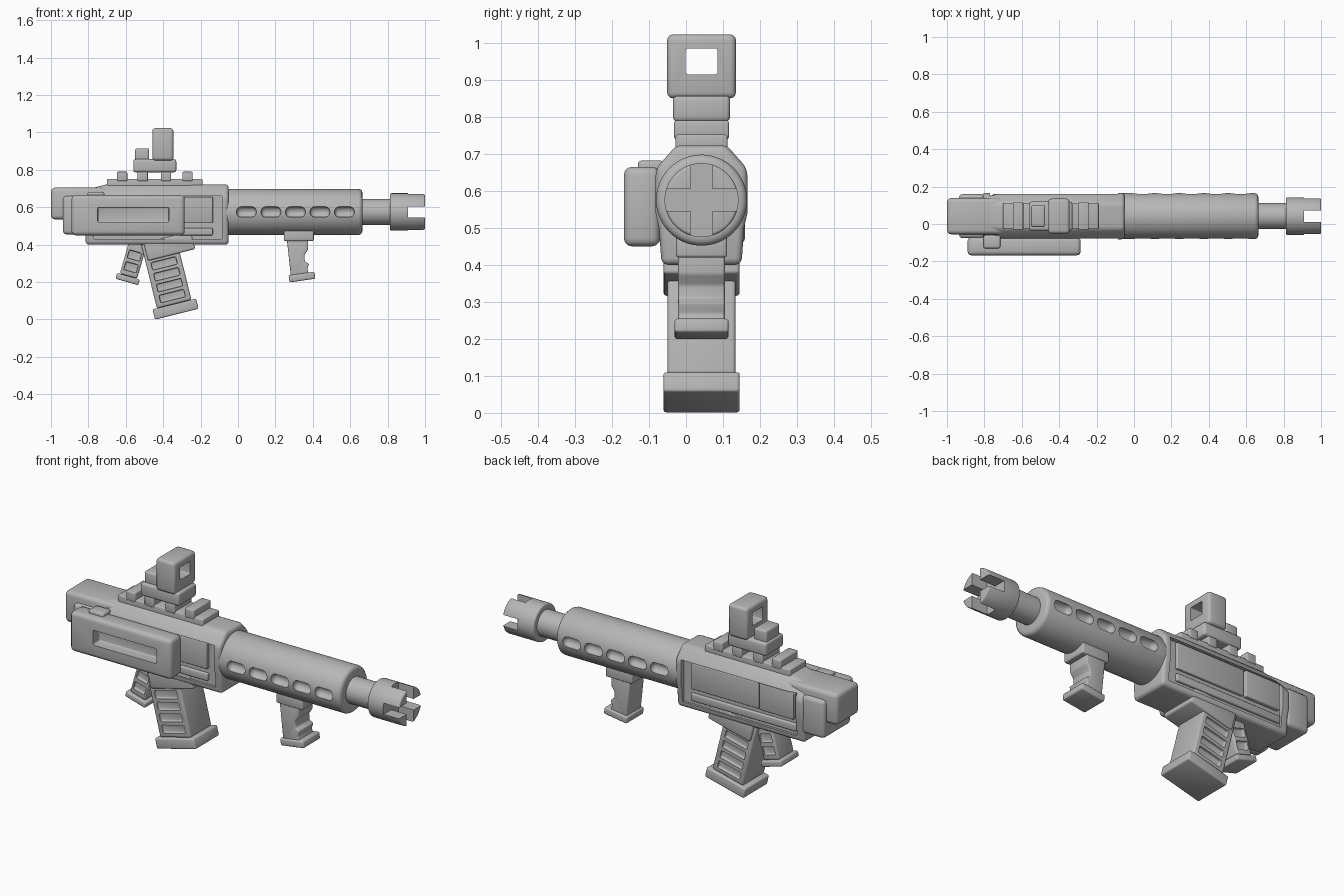
import bpy, bmesh, math
from mathutils import Matrix, Vector

if "Cube" in bpy.data.objects:
    bpy.data.objects.remove(bpy.data.objects["Cube"])

MID = 0.042     # y of the centre plane
AXIS = 0.575    # z of the barrel axis

grey = bpy.data.materials.new("plain grey")
grey.use_nodes = True
grey.diffuse_color = (0.47, 0.47, 0.47, 1)
grey.node_tree.nodes["Principled BSDF"].inputs["Base Color"].default_value = grey.diffuse_color


def finish(name, bm, bevel, segments=3):
    """Round the sharp edges and make a smooth shaded object."""
    bmesh.ops.recalc_face_normals(bm, faces=bm.faces)
    if bevel:
        sharp = [e for e in bm.edges if e.calc_face_angle(0) > 0.5]
        bmesh.ops.bevel(bm, geom=sharp, offset=bevel, segments=segments,
                        profile=0.5, affect='EDGES', clamp_overlap=True)
    mesh = bpy.data.meshes.new(name)
    bm.to_mesh(mesh)
    bm.free()
    mesh.materials.append(grey)
    obj = bpy.data.objects.new(name, mesh)
    bpy.context.collection.objects.link(obj)
    smooth(obj)
    return obj


def smooth(obj):
    bpy.ops.object.select_all(action='DESELECT')
    obj.select_set(True)
    bpy.context.view_layer.objects.active = obj
    bpy.ops.object.shade_smooth_by_angle(angle=math.radians(35))


def box(name, x, y, z, bevel=0.01, frame=None):
    """Rounded box from three (low, high) ranges, optionally in a tilted frame."""
    bm = bmesh.new()
    size = [r[1] - r[0] for r in (x, y, z)]
    centre = [(r[0] + r[1]) / 2 for r in (x, y, z)]
    bmesh.ops.create_cube(bm, size=1, matrix=Matrix.Translation(centre) @ Matrix.Diagonal((*size, 1)))
    obj = finish(name, bm, bevel)
    if frame:
        obj.data.transform(frame)
    return obj


def loft(name, rings, bevel=0.0):
    """Skin a list of equal rings and cap both ends."""
    bm = bmesh.new()
    loops = [[bm.verts.new(p) for p in ring] for ring in rings]
    n = len(loops[0])
    for a, b in zip(loops, loops[1:]):
        for i in range(n):
            bm.faces.new((a[i], a[(i + 1) % n], b[(i + 1) % n], b[i]))
    bm.faces.new(loops[0])
    bm.faces.new(loops[-1])
    return finish(name, bm, bevel)


def lathe(name, profile, bevel, n=64):
    turns = [math.tau * i / n for i in range(n)]
    return loft(name, [[(x, MID + r * math.cos(t), AXIS + r * math.sin(t)) for t in turns]
                       for x, r in profile], bevel)


def cut(obj, cutters):
    """Subtract the cutters, then delete them."""
    for c in cutters:
        mod = obj.modifiers.new("cut", 'BOOLEAN')
        mod.operation, mod.solver, mod.object = 'DIFFERENCE', 'EXACT', c
    graph = bpy.context.evaluated_depsgraph_get()
    obj.data = bpy.data.meshes.new_from_object(obj.evaluated_get(graph))
    obj.modifiers.clear()
    for c in cutters:
        bpy.data.objects.remove(c)
    smooth(obj)


def wide(half):
    return (MID - half, MID + half)


def side(s, near, far):
    return tuple(sorted((MID + s * near, MID + s * far)))


def tilt(x, z, degrees):
    return Matrix.Translation((x, MID, z)) @ Matrix.Rotation(math.radians(degrees), 4, 'Y')


# Receiver: chamfered section, a little lower at the rear
section = [(0.108, 0.40), (0.115, 0.50), (0.124, 0.54), (0.124, 0.66), (0.068, 0.723)]


def receiver_ring(x, drop):
    half = [(w, z - (drop if z > 0.6 else 0)) for w, z in section]
    return [(x, MID + w, z) for w, z in half] + [(x, MID - w, z) for w, z in reversed(half)]


receiver = loft("receiver", [receiver_ring(-0.815, 0.03), receiver_ring(-0.70, 0),
                             receiver_ring(-0.05, 0)], 0.018)
cut(receiver, [box("cutter", (-0.77, -0.085), side(s, 0.098, 0.2), (0.43, 0.66), 0) for s in (-1, 1)])

# Panels and lower rails inside the side recesses
for s, label in ((1, "back"), (-1, "front")):
    box(label + "_main_panel", (-0.54, -0.135), side(s, 0.08, 0.113), (0.515, 0.655), 0.004)
    box(label + "_rear_panel", (-0.755, -0.55), side(s, 0.08, 0.119), (0.515, 0.655), 0.004)
    box(label + "_lower_rail", (-0.765, -0.135), side(s, 0.08, 0.112), (0.45, 0.49), 0.006)

# Rear stock
box("stock", (-1.0, -0.69), wide(0.097), (0.535, 0.705), 0.022)
box("stock_clamp", (-0.936, -0.80), wide(0.118), (0.455, 0.66), 0.02)

# Side box with a long slot
side_box = box("side_box", (-0.89, -0.285), (-0.168, -0.07), (0.45, 0.665), 0.022)
cut(side_box, [box("cutter", (-0.75, -0.37), (-0.25, -0.11), (0.52, 0.60), 0.008)])
box("side_box_latch", (-0.805, -0.715), (-0.13, -0.06), (0.60, 0.682), 0.01)

# Top rail with teeth
box("top_rail", (-0.70, -0.19), wide(0.07), (0.70, 0.752), 0.006)
for i, x in enumerate((-0.62, -0.51, -0.385, -0.27)):
    box(f"rail_tooth_{i + 1}", (x - 0.028, x + 0.028), wide(0.074), (0.74, 0.79), 0.006)

# Sight
box("sight_base", (-0.56, -0.33), wide(0.077), (0.787, 0.857), 0.012)
box("sight_rear_block", (-0.55, -0.475), wide(0.058), (0.84, 0.915), 0.01)
sight = box("sight_window", (-0.458, -0.345), wide(0.093), (0.85, 1.023), 0.016)
cut(sight, [box("cutter", (-0.6, -0.2), wide(0.043), (0.915, 0.985), 0.006)])

# Barrel shroud with a row of slots on each side
shroud = lathe("barrel_shroud", [(-0.08, 0.123), (0.665, 0.123)], 0.02)
cut(shroud, [box("cutter", (x - 0.053, x + 0.053), side(s, 0.09, 0.2), (AXIS - 0.028, AXIS + 0.028), 0.025)
             for s in (-1, 1) for x in [0.045 + 0.131 * i for i in range(5)]])

# Inner barrel and slotted muzzle
lathe("inner_barrel", [(0.6, 0.07), (0.84, 0.07)], 0)
muzzle = lathe("muzzle", [(0.812, 0.1), (1.0, 0.1), (1.0, 0.037), (0.91, 0.037)], 0.008)
cut(muzzle, [box("cutter", (0.908, 1.1), wide(0.2), (AXIS - 0.03, AXIS + 0.03), 0),
             box("cutter", (0.908, 1.1), wide(0.03), (AXIS - 0.2, AXIS + 0.2), 0)])


def ribbed_grip(name, frame, half_x, half_y, length, rows, step, foot, foot_height):
    """Tilted grip with recessed rows on both sides and a foot plate."""
    body = box(name, (-half_x, half_x), (-half_y, half_y), (-length, 0.04), 0.01, frame)
    cutters = []
    for s in (-1, 1):
        y = tuple(sorted((s * (half_y - 0.016), s * (half_y + 0.03))))
        for w in rows:
            cutters.append(box("cutter", (0.72 * -half_x, 0.72 * half_x), y,
                               (w - step / 2, w + step / 2), 0.006, frame))
    cut(body, cutters)
    box(name + "_foot", (-foot, foot), (-half_y - 0.011, half_y + 0.011),
        (-length - foot_height, -length), 0.008, frame)


# Magazine grip and its collar
mag_frame = tilt(-0.42, 0.40, -14)
ribbed_grip("magazine", mag_frame, 0.095, 0.092, 0.327,
            [-0.103 - 0.06 * i for i in range(4)], 0.042, 0.12, 0.056)
box("magazine_collar", (-0.08, 0.18), (-0.103, 0.103), (-0.069, 0.03), 0.01, mag_frame)

# Small rear grip
ribbed_grip("rear_grip", tilt(-0.54, 0.39, 16), 0.048, 0.066, 0.165,
            [-0.05, -0.115], 0.045, 0.063, 0.032)

# Front grip with a finger notch
box("front_grip_mount", (0.245, 0.405), wide(0.069), (0.42, 0.48), 0.008)
outline = [(0.26, 0.44), (0.375, 0.44), (0.375, 0.375), (0.355, 0.345), (0.357, 0.31),
           (0.38, 0.298), (0.37, 0.268), (0.388, 0.225), (0.285, 0.21)]
loft("front_grip", [[(x, y, z) for x, z in outline] for y in wide(0.063)], 0.006)
box("front_grip_foot", (-0.07, 0.07), (-0.073, 0.073), (-0.019, 0.019), 0.008, tilt(0.342, 0.227, -8))
